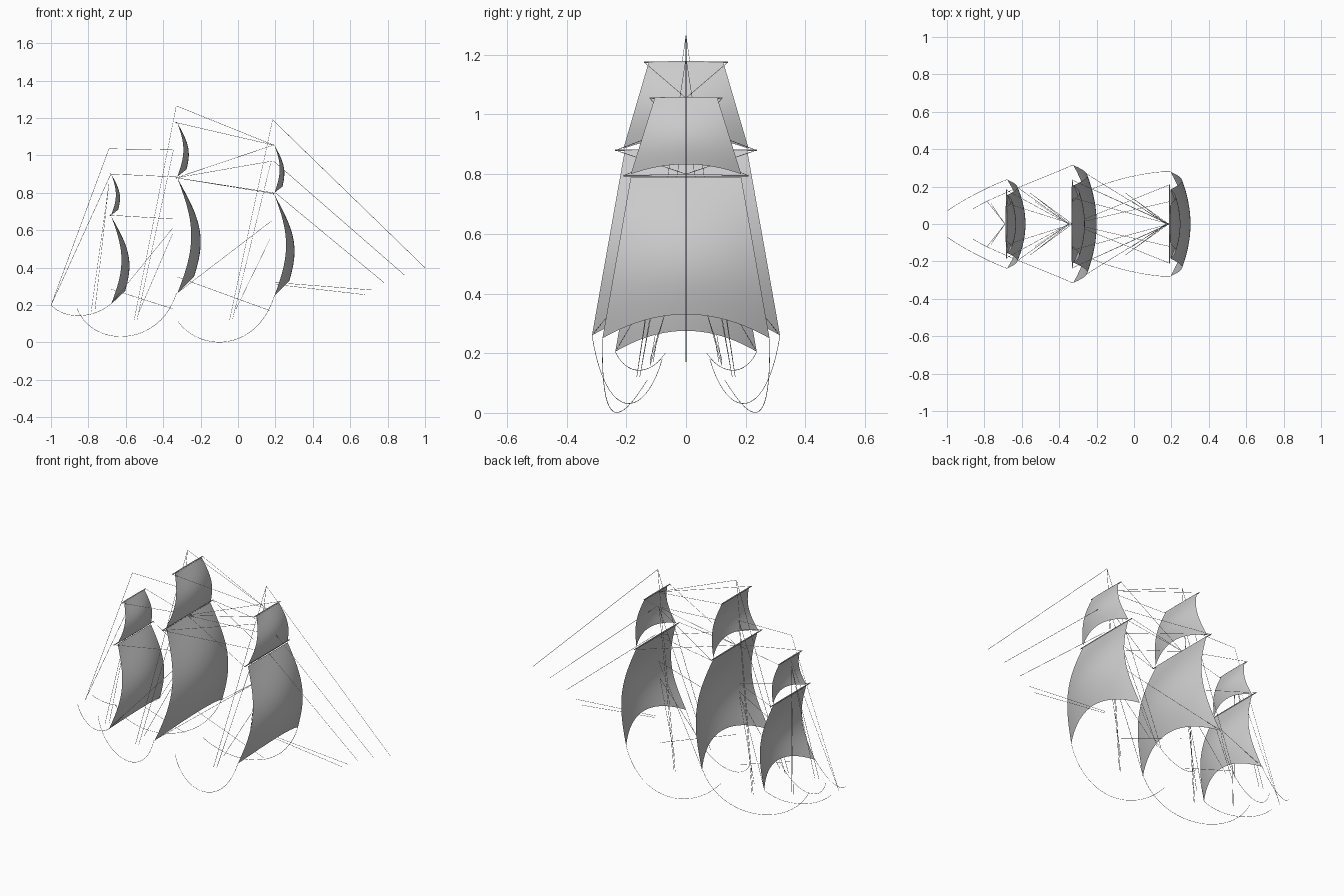
import bpy, bmesh, math
from mathutils import Vector

if "Cube" in bpy.data.objects:
    bpy.data.objects.remove(bpy.data.objects["Cube"])


def sail(name, x0, zt, zb, wt, wb, a, b, arch, nu=20, nv=20):
    """Billowed square sail: b bellies the whole cloth, a pushes the foot forward."""
    bm = bmesh.new()
    rows = []
    for j in range(nv + 1):
        v = j / nv
        row = []
        for i in range(nu + 1):
            u = 2 * i / nu - 1
            k = 1 - u * u
            row.append(bm.verts.new((x0 + b * math.sin(math.pi * v) + a * v * k,
                                     u * (wt + (wb - wt) * v),
                                     zt + (zb - zt) * v + arch * k * v ** 1.5)))
        rows.append(row)
    for j in range(nv):
        for i in range(nu):
            bm.faces.new((rows[j][i], rows[j + 1][i], rows[j + 1][i + 1], rows[j][i + 1]))
    me = bpy.data.meshes.new(name)
    bm.to_mesh(me)
    bm.free()
    for p in me.polygons:
        p.use_smooth = True
    bpy.context.collection.objects.link(bpy.data.objects.new(name, me))


def ropes(name, paths, radius=0.001, taper=False, sides=0):
    """One object holding many thin tubes."""
    cu = bpy.data.curves.new(name, 'CURVE')
    cu.dimensions = '3D'
    cu.bevel_depth = radius
    cu.bevel_resolution = sides
    cu.use_fill_caps = True
    for path in paths:
        s = cu.splines.new('POLY')
        s.points.add(len(path) - 1)
        for i, p in enumerate(path):
            s.points[i].co = (*p, 1)
            if taper and i in (0, len(path) - 1):
                s.points[i].radius = 0.6
    ob = bpy.data.objects.new(name, cu)
    bpy.context.collection.objects.link(ob)
    bpy.ops.object.select_all(action='DESELECT')
    ob.select_set(True)
    bpy.context.view_layer.objects.active = ob
    bpy.ops.object.convert(target='MESH')


def both(paths):
    """Port and starboard copies."""
    return [[(x, s * y, z) for x, y, z in p] for p in paths for s in (1, -1)]


def bezier(p0, p1, p2, p3, n=20):
    p0, p1, p2, p3 = map(Vector, (p0, p1, p2, p3))
    out = []
    for i in range(n + 1):
        t = i / n
        q = 1 - t
        out.append(tuple(p0 * q**3 + p1 * 3 * q * q * t + p2 * 3 * q * t * t + p3 * t**3))
    return out


# Sails: name, x, top z, clew z, top half width, foot half width, a, b, arch
for spec in (
    ("main_lower_sail", -.325, .88, .26, .205, .315, .09, .075, .09),
    ("main_upper_sail", -.325, 1.175, .885, .125, .21, .05, .033, .04),
    ("fore_lower_sail", .195, .79, .25, .185, .28, .08, .062, .08),
    ("fore_upper_sail", .195, 1.055, .80, .105, .185, .043, .028, .033),
    ("mizzen_lower_sail", -.678, .675, .205, .155, .237, .075, .055, .07),
    ("mizzen_upper_sail", -.678, .90, .68, .095, .155, .038, .025, .03),
):
    sail(*spec)

# Yards: name, x, z, half length
for name, x, z, h in (
    ("main_lower_yard", -.33, .88, .238), ("main_upper_yard", -.33, 1.175, .14),
    ("fore_lower_yard", .19, .795, .21), ("fore_upper_yard", .19, 1.055, .122),
    ("mizzen_lower_yard", -.682, .68, .185), ("mizzen_upper_yard", -.682, .90, .11),
):
    ropes(name, [[(x, -h, z), (x, -h * .4, z), (x, h * .4, z), (x, h, z)]], .004, True, 1)

# Sheets hanging aft from the clews
ropes("sheets", both([
    bezier((.195, .28, .25), (.1, .285, -.053), (-.2, .23, -.053), (-.32, .13, .11)),
    bezier((-.33, .315, .26), (-.42, .27, -.03), (-.78, .14, -.03), (-.86, .08, .18)),
    bezier((-.68, .237, .205), (-.78, .2, .123), (-.93, .12, .123), (-.999, .07, .2)),
]))

# Centreline stays
ropes("stays", [[(x0, 0, z0), (x1, 0, z1)] for x0, z0, x1, z1 in (
    (.185, 1.19, .999, .40), (.19, .97, .89, .36), (.20, .80, .78, .32),
    (.20, .32, .72, .28), (.20, .31, .68, .255),
    (-.33, 1.265, .19, 1.055), (-.325, .35, .17, .17), (-.68, .285, -.35, .18),
    (-.69, 1.035, -.35, 1.03), (-.69, 1.035, -.999, .20), (-.68, .90, -.999, .20),
)])

# Braces from yard ends and clews forward to the next mast
ropes("braces", both([
    [(-.33, .14, 1.175), (.19, 0, 1.055)],
    [(-.33, .235, .88), (.185, 0, .97)],
    [(-.33, .235, .88), (.19, 0, .80)],
    [(-.33, .315, .26), (.18, 0, .65)],
    [(-.68, .11, .90), (-.33, 0, .885)],
    [(-.68, .18, .68), (-.35, 0, .66)],
    [(-.68, .237, .205), (-.35, 0, .61)],
    [(.19, .12, 1.055), (-.33, 0, .88)],
    [(.19, .21, .795), (-.33, 0, .88)],
]))

# Shrouds running down and aft from each mast
ropes("shrouds", both([
    [(-.33, 0, 1.265), (-.555, .165, .12)],
    [(-.345, 0, 1.03), (-.54, .155, .12)],
    [(-.35, 0, .58), (-.53, .12, .16)],
    [(.185, 0, 1.19), (-.045, .165, .12)],
    [(.175, 0, .96), (-.03, .155, .12)],
    [(.17, 0, .55), (-.01, .12, .18)],
    [(-.69, 0, .85), (-.785, .12, .165)],
    [(-.69, 0, .85), (-.765, .11, .17)],
]))
